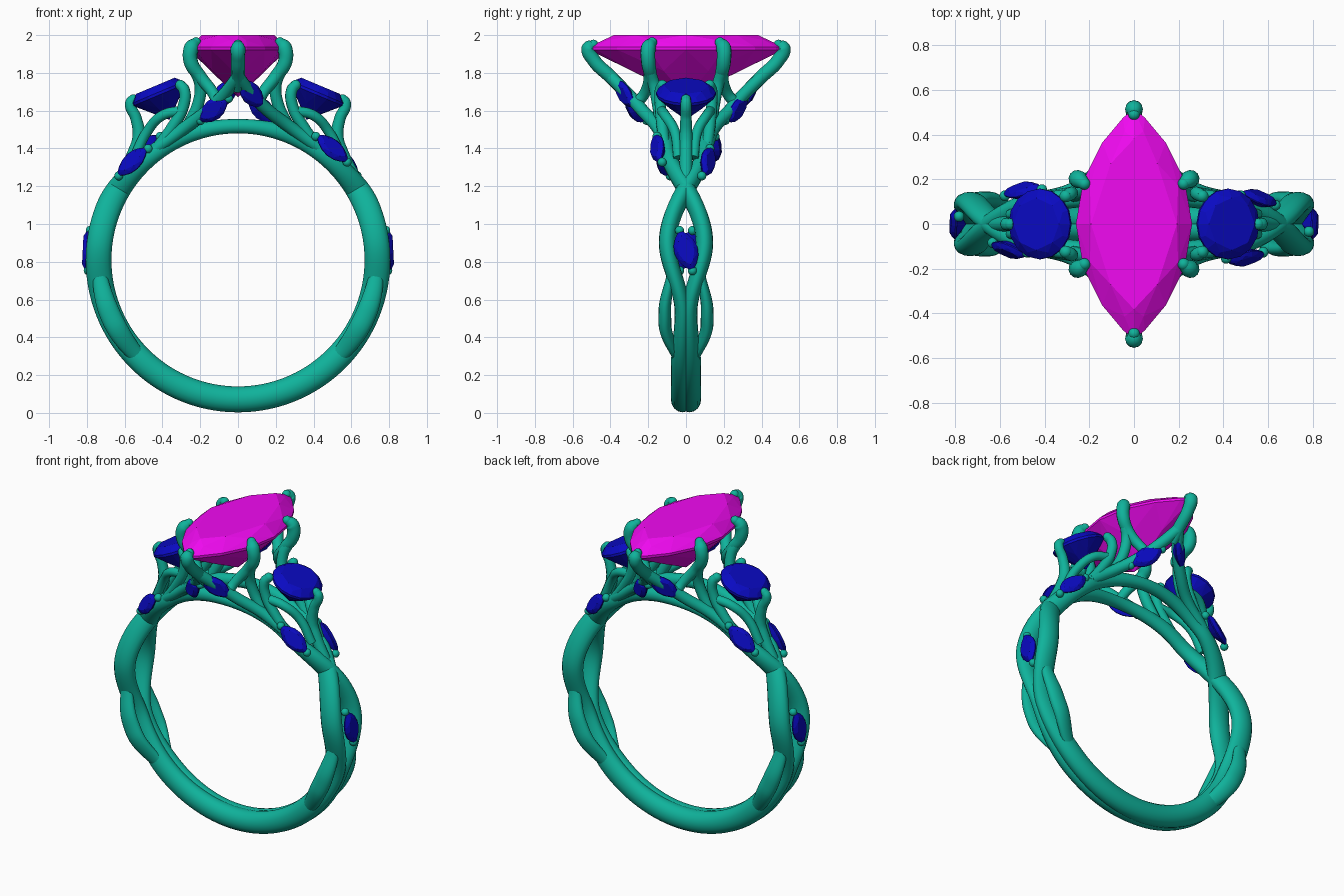
import bpy, bmesh
from math import sin, cos, pi, radians, degrees
from mathutils import Vector, Matrix

if "Cube" in bpy.data.objects:
    bpy.data.objects.remove(bpy.data.objects["Cube"])

CZ, RIN = 0.81, 0.67


def material(name, rgb):
    m = bpy.data.materials.new(name)
    m.diffuse_color = (*rgb, 1)
    m.use_nodes = True
    m.node_tree.nodes["Principled BSDF"].inputs["Base Color"].default_value = m.diffuse_color
    return m


METAL = material("teal_metal", (0.005, 0.45, 0.33))
MAGENTA = material("magenta_gem", (0.88, 0.003, 0.88))
BLUE = material("blue_gem", (0.003, 0.003, 0.54))


def finish(bm, name, mat, smooth):
    bmesh.ops.recalc_face_normals(bm, faces=bm.faces)
    me = bpy.data.meshes.new(name)
    bm.to_mesh(me)
    bm.free()
    me.materials.append(mat)
    for p in me.polygons:
        p.use_smooth = smooth
    ob = bpy.data.objects.new(name, me)
    bpy.context.collection.objects.link(ob)
    return ob


def keyed(keys, t):
    # smooth interpolation through (angle, value) keys
    for (a, va), (b, vb) in zip(keys, keys[1:]):
        if t <= b:
            s = max(0, (t - a) / (b - a))
            return va + (vb - va) * (s * s * (3 - 2 * s))
    return keys[-1][1]


# sideways weave, radial half thickness and half width by elevation angle
WEAVE = [(-90, .018), (-48, .026), (-22, .018), (7, .098), (55, -.1), (90, -.13)]
THICK = [(-90, .0685), (22, .068), (52, .048), (90, .038)]
WIDE = [(-90, .062), (-50, .054), (-22, .042), (7, .046), (31, .052), (60, .038), (90, .036)]
SIDE = [(-50, .035), (-27, .112), (-21, .112), (-2, .075)]


def sweep(name, samples, closed, side=16):
    # samples: (angle, radius, y, radial half size, y half size)
    bm = bmesh.new()
    rings = []
    for a, r, y, h, w in samples:
        ring = []
        for k in range(side):
            u = 2 * pi * k / side
            rr = r + h * cos(u)
            ring.append(bm.verts.new((rr * cos(a), y + w * sin(u), CZ + rr * sin(a))))
        rings.append(ring)
    n = len(rings)
    for i in range(n if closed else n - 1):
        p, q = rings[i], rings[(i + 1) % n]
        for k in range(side):
            bm.faces.new((p[k], p[(k + 1) % side], q[(k + 1) % side], q[k]))
    if not closed:
        bm.faces.new(rings[0])
        bm.faces.new(rings[-1])
    return finish(bm, name, METAL, True)


# two woven band strands
for s, label in ((1, "a"), (-1, "b")):
    pts = []
    for i in range(160):
        a = 2 * pi * i / 160
        e = degrees(a)
        e = e if e <= 90 else (180 - e if e <= 270 else e - 360)
        h = keyed(THICK, e)
        pts.append((a, RIN + h, s * keyed(WEAVE, e), h, keyed(WIDE, e)))
    sweep("band_strand_" + label, pts, True)

# slim side loops low on the band, sinking into the strands at both ends
for sx in (1, -1):
    for sy in (1, -1):
        pts = []
        for i in range(25):
            e = -50 + 48 * i / 24
            a = radians(e) if sx > 0 else pi - radians(e)
            f = .55 + .45 * sin(pi * i / 24)
            pts.append((a, RIN + .066, sy * keyed(SIDE, e), .056 * f, .034 * f))
        sweep("band_side_loop", pts, False)


def bead(name, loc, r):
    bm = bmesh.new()
    bmesh.ops.create_uvsphere(bm, u_segments=14, v_segments=10, radius=r,
                              matrix=Matrix.Translation(loc))
    return finish(bm, name, METAL, True)


def wire(name, pts, radii, sx=1, sy=1):
    # rounded wire through the points, tapering by radii
    cu = bpy.data.curves.new(name, 'CURVE')
    cu.dimensions = '3D'
    cu.bevel_depth = 1
    cu.bevel_resolution = 4
    cu.resolution_u = 8
    cu.use_fill_caps = True
    sp = cu.splines.new('BEZIER')
    sp.bezier_points.add(len(pts) - 1)
    for i, (b, p) in enumerate(zip(sp.bezier_points, pts)):
        b.co = (p[0] * sx, p[1] * sy, p[2])
        b.handle_left_type = b.handle_right_type = 'AUTO'
        b.radius = radii[min(i, len(radii) - 1)]
    tmp = bpy.data.objects.new(name, cu)
    bpy.context.collection.objects.link(tmp)
    bpy.context.view_layer.update()
    bm = bmesh.new()
    bm.from_mesh(bpy.data.meshes.new_from_object(
        tmp.evaluated_get(bpy.context.evaluated_depsgraph_get())))
    bpy.data.objects.remove(tmp)
    finish(bm, name, METAL, True)
    bead(name + "_tip", (pts[0][0] * sx, pts[0][1] * sy, pts[0][2]), radii[0])


def gem(name, mat, w, l, crown, depth, table, loc, normal, along, pointed):
    # faceted gem as the hull of table, kite, girdle and pavilion points
    z = Vector(normal).normalized()
    y = Vector(along)
    y = (y - z * y.dot(z)).normalized()
    x = y.cross(z)
    M = Matrix.Translation(loc) @ Matrix((x, y, z)).transposed().to_4x4()
    bm = bmesh.new()
    g = .05 * min(w, .15)
    mid = (1 + table) / 2
    for scale, h, cnt, off in ((table, crown, 8, 0), (mid, crown * .62, 8, .5), (1, g, 16, 0),
                               (1, -g, 16, 0), (.6, -depth * .46, 8, .5), (0, -depth, 1, 0)):
        for k in range(cnt):
            u = 2 * pi * (k + off) / cnt
            c, s = cos(u), sin(u)
            px = w * c * (abs(c) ** .75 if pointed else 1)
            bm.verts.new(M @ Vector((px * scale, l * s * scale, h)))
    res = bmesh.ops.convex_hull(bm, input=bm.verts)
    bmesh.ops.delete(bm, geom=[v for v in res["geom_interior"] if isinstance(v, bmesh.types.BMVert)],
                     context='VERTS')
    bmesh.ops.dissolve_limit(bm, angle_limit=.02, verts=bm.verts, edges=bm.edges)
    finish(bm, name, mat, False)


# centre stone
gem("centre_stone", MAGENTA, .26, .515, .07, .26, .74, (0, 0, 1.93), (0, 0, 1), (0, 1, 0), True)

# prongs and gallery arms under the centre stone
for sy in (1, -1):
    wire("end_prong", [(0, .49, 1.95), (0, .513, 1.93), (0, .49, 1.87), (0, .40, 1.78), (0, .34, 1.72)],
         (.026, .04, .036), 1, sy)
    for sx in (1, -1):
        wire("end_prong_arm", [(0, .40, 1.78), (.07, .31, 1.69), (.16, .23, 1.60), (.28, .15, 1.51), (.42, .11, 1.41)],
             (.034,), sx, sy)
        wire("side_prong", [(.222, .18, 1.962), (.245, .198, 1.935), (.25, .20, 1.86), (.20, .19, 1.78),
                            (.13, .22, 1.69), (.11, .26, 1.64)], (.027, .04, .038, .034, .03), sx, sy)
        wire("side_prong_leg", [(.23, .195, 1.82), (.20, .17, 1.74), (.21, .15, 1.64), (.27, .13, 1.51)],
             (.032,), sx, sy)

# side stones with their settings
for sx in (1, -1):
    gem("side_stone", BLUE, .15, .158, .045, .15, .74, (.42 * sx, 0, 1.69), (.42 * sx, 0, 1), (0, 1, 0), False)
    wire("outer_prong", [(.555, 0, 1.66), (.57, 0, 1.64), (.54, 0, 1.56), (.525, 0, 1.46), (.55, 0, 1.38), (.63, 0, 1.22)],
         (.026, .028, .03, .034), sx)
    for sy in (1, -1):
        wire("inner_prong", [(.305, .125, 1.735), (.285, .135, 1.71), (.29, .135, 1.62), (.35, .125, 1.51), (.43, .11, 1.40)],
             (.028, .03), sx, sy)
        wire("setting_arc", [(.30, .13, 1.60), (.40, .11, 1.575), (.48, .06, 1.49), (.55, .04, 1.35)],
             (.027,), sx, sy)


def leaf(name, loc, normal, along, l=.108, w=.056):
    # small marquise with a bead at both ends, repeated by a half turn about z
    for s in (1, -1):
        c, n, a = (Vector((v[0] * s, v[1] * s, v[2])) for v in (loc, normal, along))
        gem(name, BLUE, w, l, .022, .05, .7, c, n, a, True)
        n.normalize()
        a = (a - n * a.dot(n)).normalized()
        for e in (1, -1):
            bead(name + "_bead", c + a * e * l - n * .012, .024)


leaf("upper_leaf_high", (.07, -.325, 1.69), (.5, -.8, -.15), (.07, .06, -.075))
leaf("upper_leaf_low", (-.13, -.27, 1.605), (-.5, -.85, -.12), (-.095, .07, -.075))
leaf("shoulder_leaf_high", (.50, -.15, 1.40), (.42, -.8, .35), (.085, .02, -.075))
leaf("shoulder_leaf_low", (-.56, -.115, 1.33), (-.5, -.8, .3), (-.08, .03, -.08))
leaf("flank_leaf", (.80, 0, .86), (1, 0, .05), (0, .035, -.11), .112, .064)
